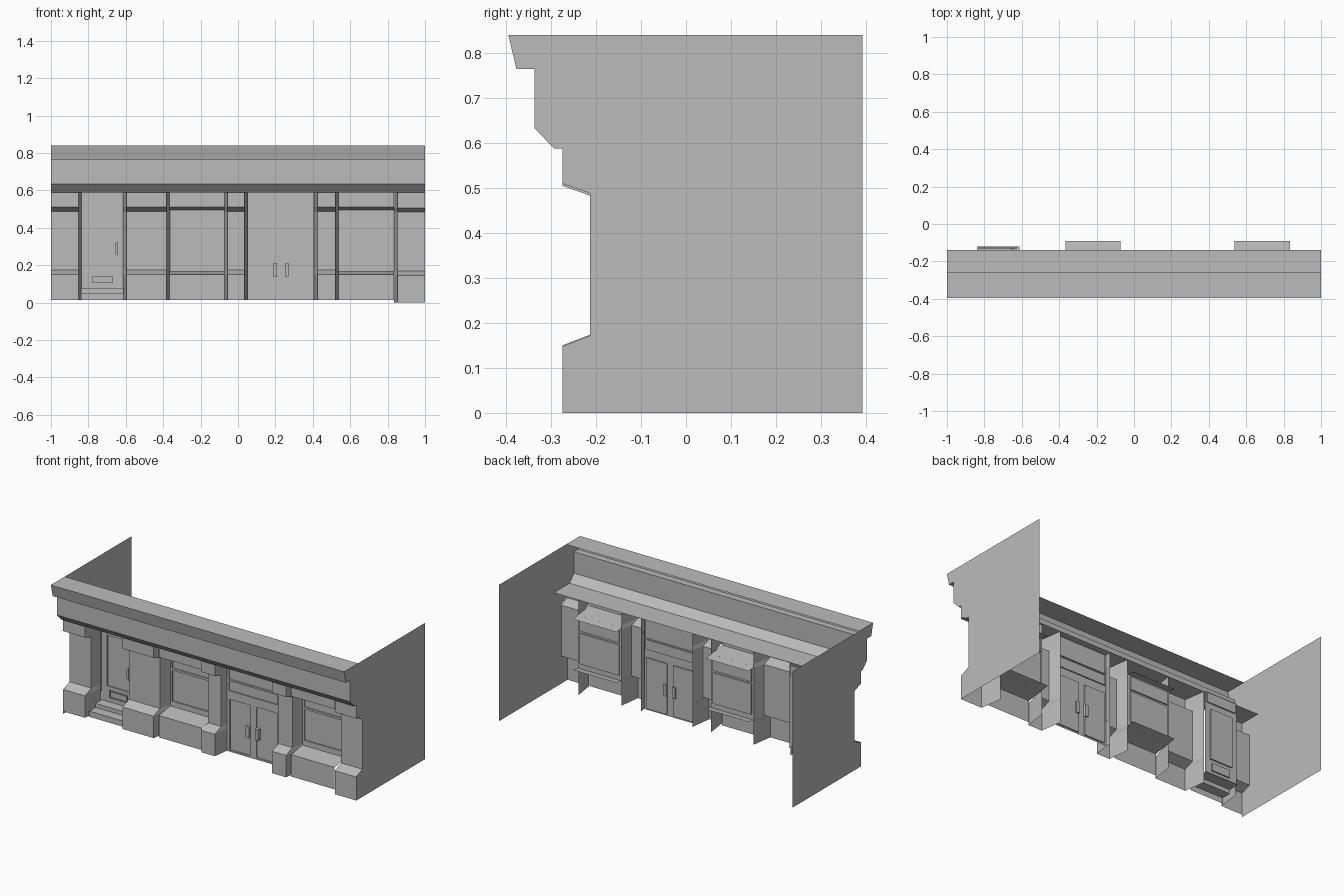
import bpy

cube = bpy.data.objects.get("Cube")
if cube:
    bpy.data.objects.remove(cube, do_unlink=True)

stone = bpy.data.materials.new("grey_stone")
stone.use_nodes = True
GREY = (0.5, 0.5, 0.5, 1)
stone.diffuse_color = GREY
stone.node_tree.nodes["Principled BSDF"].inputs["Base Color"].default_value = GREY

BACK = -0.14      # rear edge of the columns
SOFFIT = 0.588    # underside of the cornice
FOOT = 0.015


def make(name, verts, faces):
    mesh = bpy.data.meshes.new(name)
    mesh.from_pydata(verts, [], faces)
    mesh.materials.append(stone)
    obj = bpy.data.objects.new(name, mesh)
    bpy.context.collection.objects.link(obj)
    return obj


def sweep(name, profile, x0, x1):
    """Open sheet: a (y, z) profile stretched along x."""
    n = len(profile)
    verts = [(x, y, z) for x in (x0, x1) for y, z in profile]
    return make(name, verts, [(i, i + 1, n + i + 1, n + i) for i in range(n - 1)])


def column(name, x0, x1, splay0, splay1, foot=FOOT, drop=0.0):
    """Hollow column with plinth and head, and returns splayed on the open sides."""
    profile = [(-0.275, foot), (-0.275, 0.15 - drop), (-0.213, 0.174 - drop),
               (-0.213, 0.488 - drop), (-0.275, 0.51 - drop), (-0.275, SOFFIT)]
    n = len(profile)
    rows = [(x0, True), (x0 + splay0, False), (x1 - splay1, False), (x1, True)]
    verts = [(x, BACK if rear else y, z) for x, rear in rows for y, z in profile]
    bands = [1]
    if splay0:
        bands.append(0)
    if splay1:
        bands.append(2)
    faces = [(b * n + i, (b + 1) * n + i, (b + 1) * n + i + 1, b * n + i + 1)
             for b in bands for i in range(n - 1)]
    return make(name, verts, faces)


def panelled(name, x0, x1, z0, z1, y, openings, depth=0.008):
    """Upright sheet with rectangular panels sunk into it."""
    xs = sorted({x0, x1, *[v for o in openings for v in o[:2]]})
    zs = sorted({z0, z1, *[v for o in openings for v in o[2:]]})
    verts, faces = [], []

    def quad(*corners):
        faces.append(tuple(range(len(verts), len(verts) + 4)))
        verts.extend(corners)

    for a, b in zip(xs, xs[1:]):
        for c, d in zip(zs, zs[1:]):
            mx, mz = (a + b) / 2, (c + d) / 2
            if not any(o[0] < mx < o[1] and o[2] < mz < o[3] for o in openings):
                quad((a, y, c), (b, y, c), (b, y, d), (a, y, d))
    r = y + depth
    for a, b, c, d in openings:
        quad((a, r, c), (b, r, c), (b, r, d), (a, r, d))
        rim = [(a, c), (b, c), (b, d), (a, d)]
        for (p, q), (s, t) in zip(rim, rim[1:] + rim[:1]):
            quad((p, y, q), (s, y, t), (s, r, t), (p, r, q))
    return make(name, verts, faces)


def box(name, x0, x1, y0, y1, z0, z1):
    verts = [(x, y, z) for x in (x0, x1) for y in (y0, y1) for z in (z0, z1)]
    return make(name, verts, [(0, 1, 3, 2), (4, 6, 7, 5), (0, 4, 5, 1),
                              (2, 3, 7, 6), (0, 2, 6, 4), (1, 5, 7, 3)])


# Cornice and soffit
cornice = [(-0.337, 0.765), (-0.337, 0.633), (-0.293, SOFFIT)]
crown = [(-0.395, 0.84), (-0.377, 0.765)]
sweep("cornice", [(-0.26, 0.84)] + crown + cornice + [(BACK, SOFFIT)], -1, 1)

# Side walls follow the cornice and column outline
outline = crown + cornice + [(-0.275, SOFFIT), (-0.275, 0.51), (-0.213, 0.488),
                             (-0.213, 0.172), (-0.275, 0.148), (-0.275, 0),
                             (0.392, 0), (0.392, 0.84)]
for side, x in (("right", -1), ("left", 1)):
    make(side + "_side_wall", [(x, y, z) for y, z in outline],
         [tuple(range(len(outline)))])

# Columns
column("right_end_column", -1, -0.838, 0, 0.014)
column("wide_column", -0.615, -0.363, 0.02, 0.02)
column("middle_column", -0.073, 0.052, 0.018, 0.018)
column("door_column", 0.405, 0.538, 0.02, 0.018)
column("left_end_column", 0.833, 1, 0.02, 0, foot=0, drop=0.005)

# Display windows with stall riser, sill and head
for side, x0, x1 in (("right", -0.365, -0.072), ("left", 0.537, 0.835)):
    sweep(side + "_window_base", [(-0.25, FOOT), (-0.25, 0.15), (-0.09, 0.175)], x0, x1)
    sweep(side + "_window_head", [(-0.25, SOFFIT), (-0.25, 0.51), (-0.09, 0.488)], x0, x1)
    a, b = x0 + 0.013, x1 - 0.016
    panelled(side + "_window", x0, x1, 0.167, 0.495, BACK,
             [(a, b, 0.2, 0.39), (a, b, 0.403, 0.483)])

# Double door with two transom lights and handles
panelled("double_door", 0.05, 0.407, FOOT, SOFFIT, -0.178,
         [(0.062, 0.395, 0.46, 0.578), (0.062, 0.395, 0.39, 0.45),
          (0.068, 0.207, 0.025, 0.338), (0.25, 0.392, 0.025, 0.338)])
for side, x in (("right", 0.187), ("left", 0.25)):
    box(side + "_door_handle", x, x + 0.022, -0.192, -0.162, 0.14, 0.21)

# Single door with transom, glass and letter plate
panelled("single_door", -0.84, -0.615, 0.075, SOFFIT, -0.13,
         [(-0.828, -0.625, 0.52, 0.58), (-0.803, -0.65, 0.17, 0.483),
          (-0.785, -0.662, 0.1, 0.147)])
box("letter_plate", -0.778, -0.669, -0.132, -0.124, 0.107, 0.14)
grip = [(0, 0.25), (-0.015, 0.265), (-0.015, 0.315), (0, 0.33)]
n = len(grip)
make("single_door_handle",
     [(-0.643 + dx, y, z) for y in (-0.15, -0.13) for dx, z in grip],
     [(0, 1, 2, 3), (7, 6, 5, 4)] +
     [(i, (i + 1) % n, n + (i + 1) % n, n + i) for i in range(n)])

# Entrance steps
sweep("entrance_steps", [(-0.25, FOOT), (-0.25, 0.05), (-0.19, 0.05),
                         (-0.19, 0.075), (-0.12, 0.075)], -0.84, -0.613)
